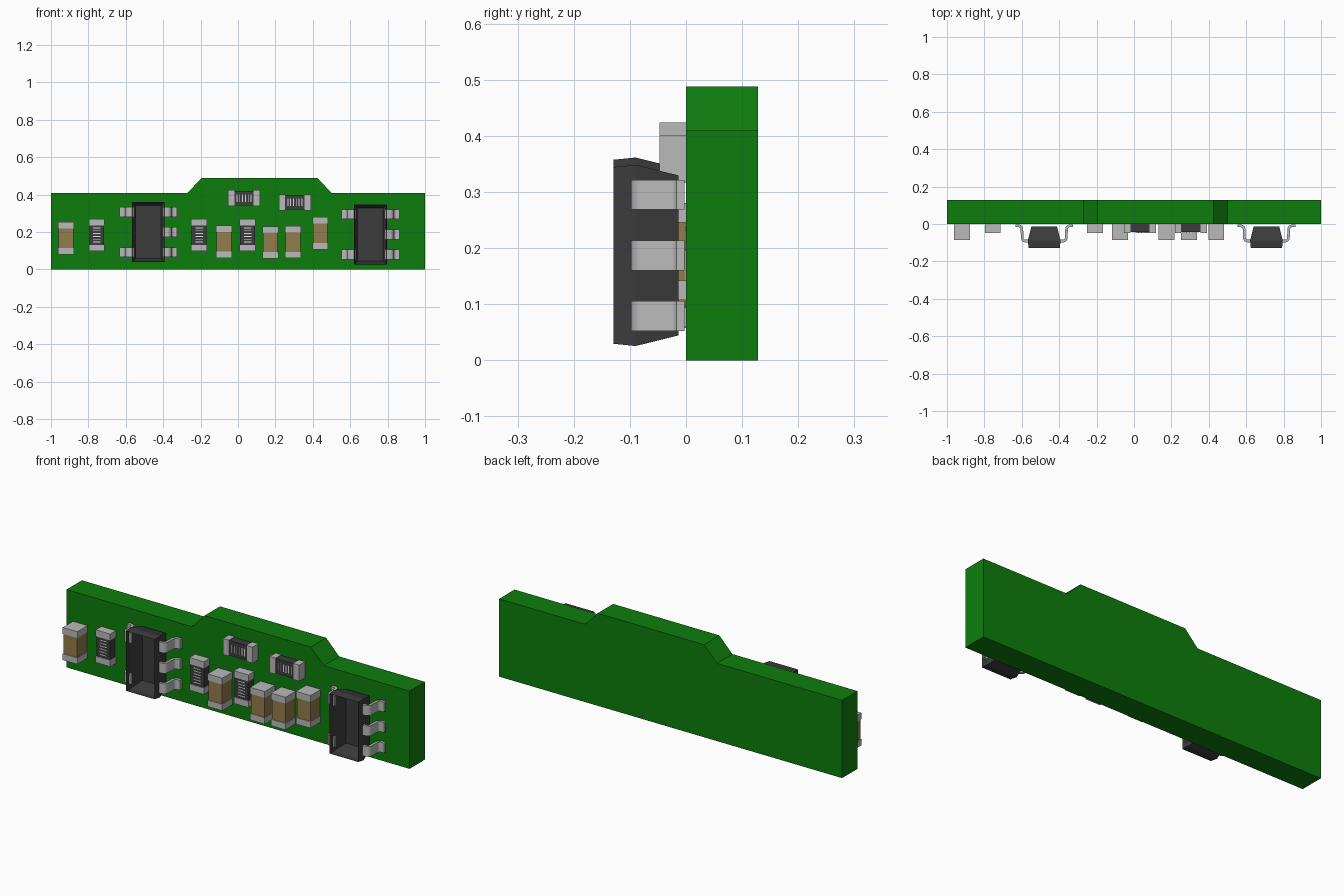
import bpy, bmesh, math
from mathutils import Vector

cube = bpy.data.objects.get("Cube")
if cube:
    bpy.data.objects.remove(cube, do_unlink=True)


def material(name, rgb):
    m = bpy.data.materials.new(name)
    m.use_nodes = True
    m.diffuse_color = (*rgb, 1)
    m.node_tree.nodes["Principled BSDF"].inputs["Base Color"].default_value = (*rgb, 1)
    return m


GREEN = material("board green", (0.004, 0.208, 0.004))
METAL = material("terminal grey", (0.49, 0.49, 0.49))
TAN = material("ceramic tan", (0.29, 0.205, 0.07))
DARK = material("package charcoal", (0.045, 0.045, 0.045))
PALE = material("marking pale grey", (0.75, 0.75, 0.75))


def finish(name, bm, mat):
    bmesh.ops.recalc_face_normals(bm, faces=bm.faces)
    me = bpy.data.meshes.new(name)
    bm.to_mesh(me)
    bm.free()
    me.materials.append(mat)
    ob = bpy.data.objects.new(name, me)
    bpy.context.collection.objects.link(ob)
    return ob


def box(name, x0, x1, y0, y1, z0, z1, mat):
    bm = bmesh.new()
    bmesh.ops.create_cube(bm, size=1)
    for v in bm.verts:
        v.co = ((x0 + x1) / 2 + v.co.x * (x1 - x0),
                (y0 + y1) / 2 + v.co.y * (y1 - y0),
                (z0 + z1) / 2 + v.co.z * (z1 - z0))
    return finish(name, bm, mat)


def prism(name, pts, offset, mat):
    """Extrude a closed 3D outline along an offset vector."""
    bm = bmesh.new()
    face = bm.faces.new([bm.verts.new(p) for p in pts])
    new = bmesh.ops.extrude_face_region(bm, geom=[face])["geom"]
    bmesh.ops.translate(bm, vec=offset,
                        verts=[g for g in new if isinstance(g, bmesh.types.BMVert)])
    return finish(name, bm, mat)


# Circuit board with a raised tab along the top edge
outline = [(-1, 0), (1, 0), (1, .41), (.5, .41), (.425, .488),
           (-.195, .488), (-.27, .41), (-1, .41)]
prism("circuit_board", [(x, 0, z) for x, z in outline], (0, .128, 0), GREEN)


# Two-terminal parts: body between two end caps, upright or lying along x
def two_terminal(name, cx, cz, depth, cap, mat, lying=False, marked=False):
    half_l, half_w = .086, .0425

    def part(label, a0, a1, w, y0, y1, m):
        if lying:
            box(label, cx + a0, cx + a1, y0, y1, cz - w, cz + w, m)
        else:
            box(label, cx - w, cx + w, y0, y1, cz + a0, cz + a1, m)

    inner = half_l - cap
    part(name + "_body", -inner, inner, half_w - .003, -depth + .003, -.001, mat)
    part(name + "_cap_a", -half_l, -inner, half_w, -depth, 0, METAL)
    part(name + "_cap_b", inner, half_l, half_w, -depth, 0, METAL)
    if marked:
        for i in range(6):
            a = (i - 2.5) * .015
            part(f"{name}_stripe_{i + 1}", a - .0022, a + .0022, .02,
                 -depth + .002, -depth + .0035, PALE)


for i, (x, z) in enumerate([(-.92, .167), (-.075, .148), (.173, .144),
                            (.294, .146), (.44, .194)]):
    two_terminal(f"capacitor_{i + 1}", x, z, .085, .034, TAN)

for i, (x, z, lying) in enumerate([(-.755, .184, False), (-.208, .184, False),
                                   (.051, .184, False), (.032, .381, True),
                                   (.304, .359, True)]):
    two_terminal(f"resistor_{i + 1}", x, z, .047, .034, DARK, lying, True)


# Chip package: open-fronted tapered shell
def chip_shell(name, cx, cz):
    bm = bmesh.new()
    rings = []
    for y, inset in ((-.013, .019), (-.09, 0), (-.129, .004)):
        w, h = .0875 - inset, .1615 - inset
        rings.append([bm.verts.new((cx + sx * w, y, cz + sz * h))
                      for sx, sz in ((-1, -1), (1, -1), (1, 1), (-1, 1))])
    bm.faces.new(rings[0])
    for a, b in zip(rings, rings[1:]):
        for k in range(4):
            bm.faces.new((a[k], a[(k + 1) % 4], b[(k + 1) % 4], b[k]))
    finish(name, bm, DARK)


# Gull-wing lead: rounded centre line given thickness, extruded along z
def lead_outline(thick=.014):
    def arc(u, v, r, a0, a1):
        return [Vector((u + r * math.cos(math.radians(a0 + (a1 - a0) * k / 5)),
                        v + r * math.sin(math.radians(a0 + (a1 - a0) * k / 5))))
                for k in range(6)]
    path = ([Vector((-.009, -.091))] + arc(.016, -.075, .016, -90, -5)
            + arc(.052, -.028, .018, 175, 90) + [Vector((.069, -.010))])
    left, right = [], []
    for i, p in enumerate(path):
        t = (path[min(i + 1, len(path) - 1)] - path[max(i - 1, 0)]).normalized()
        n = Vector((-t.y, t.x)) * thick / 2
        left.append(p + n)
        right.append(p - n)
    return left + right[::-1]


LEAD = lead_outline()


def lead(name, edge_x, side, cz):
    h = .0265
    ob = prism(name, [(edge_x + side * p.x, p.y, cz - h) for p in LEAD],
               (0, 0, 2 * h), METAL)
    bpy.ops.object.select_all(action='DESELECT')
    ob.select_set(True)
    bpy.context.view_layer.objects.active = ob
    bpy.ops.object.shade_smooth_by_angle(angle=math.radians(35))


for c, (cx, cz) in enumerate([(-.48, .2), (.708, .187)], 1):
    chip_shell(f"chip_{c}_package", cx, cz)
    for side, label, rows in ((-1, "right", (-1, 1)), (1, "left", (-1, 0, 1))):
        for k, row in enumerate(rows, 1):
            lead(f"chip_{c}_{label}_lead_{k}", cx + side * .0855, side,
                 cz + row * .108)
